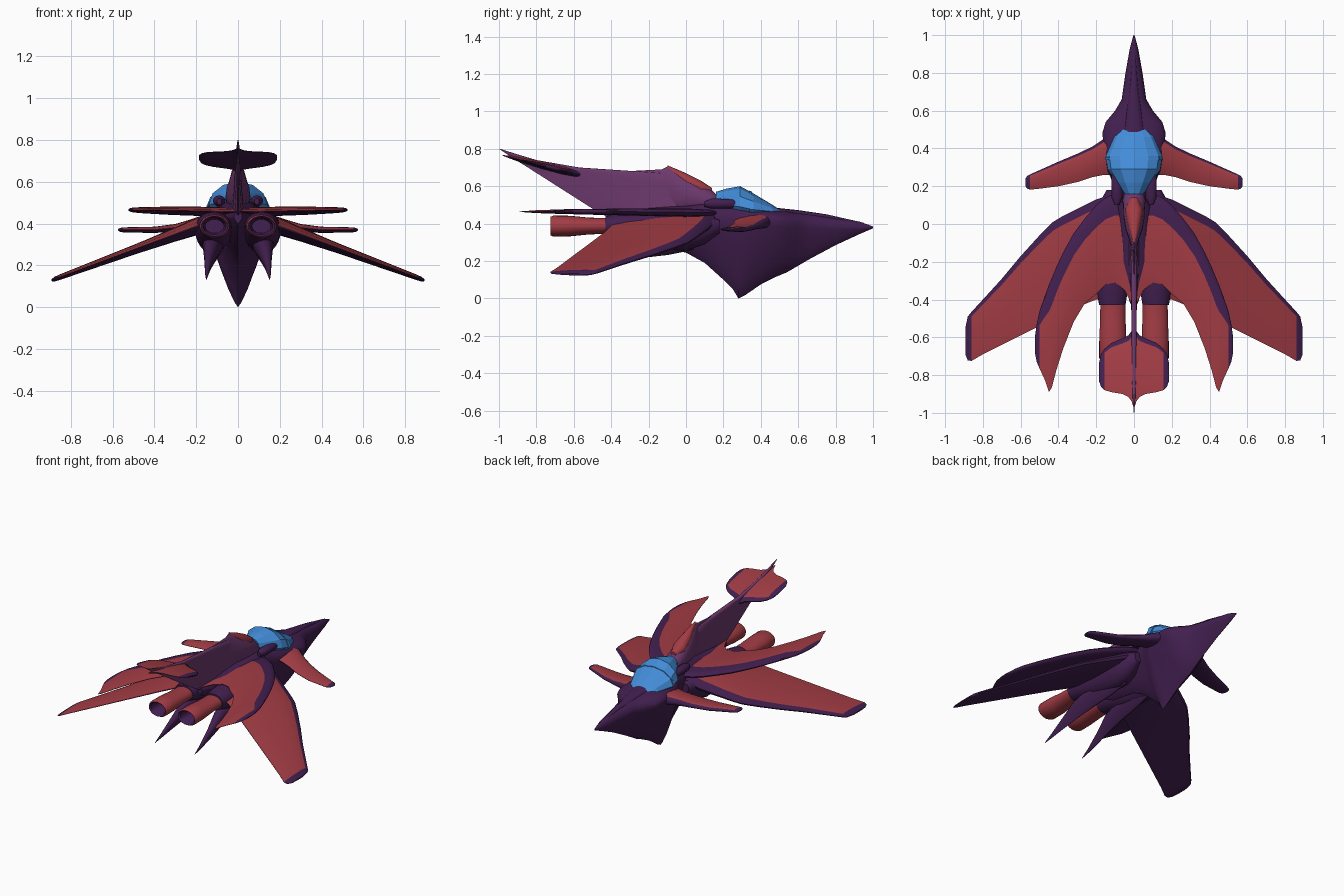
import bpy, bmesh
from math import sin, cos, pi, radians, copysign


def material(name, rgb):
    m = bpy.data.materials.new(name)
    m.diffuse_color = (*rgb, 1)
    return m


PURPLE = material("dark_purple", (.055, .014, .08))
RED = material("dull_red", (.36, .045, .058))
MAUVE = material("mauve", (.15, .04, .15))
BLUE = material("canopy_blue", (.055, .26, .68))


def finish(name, bm, mats, mirror, angle):
    bmesh.ops.recalc_face_normals(bm, faces=bm.faces)
    me = bpy.data.meshes.new(name)
    bm.to_mesh(me)
    bm.free()
    for m in mats:
        me.materials.append(m)
    ob = bpy.data.objects.new(name, me)
    bpy.context.collection.objects.link(ob)
    bpy.ops.object.select_all(action='DESELECT')
    ob.select_set(True)
    bpy.context.view_layer.objects.active = ob
    if angle:
        bpy.ops.object.shade_smooth_by_angle(angle=radians(angle))
    if mirror:
        ob.modifiers.new("mirror", 'MIRROR').use_mirror_merge = False
    return ob


def skin(bm, rings, pick):
    """Bridge closed rings of points, cap both ends; pick(i, j) gives the material."""
    rings = [[bm.verts.new(p) for p in r] for r in rings]
    n = len(rings[0])
    for i in range(len(rings) - 1):
        for j in range(n):
            k = (j + 1) % n
            f = bm.faces.new((rings[i][j], rings[i][k], rings[i + 1][k], rings[i + 1][j]))
            f.material_index = pick(i, j)
    bm.faces.new(rings[0]).material_index = pick(0, 0)
    bm.faces.new(rings[-1]).material_index = pick(len(rings) - 2, 0)


def loft(name, secs, mats, x=0, up=1, low=1, n=24, mirror=False, angle=40, inner=99):
    """Body along y. Sections: y, half width, top z, middle z, bottom z[, x]."""
    rings = []
    for y, w, top, mid, bot, *cx in secs:
        c = cx[0] if cx else x
        ring = []
        for j in range(n):
            a = 2 * pi * j / n
            s, k = sin(a), cos(a)
            p = up if s >= 0 else low
            h = top - mid if s >= 0 else mid - bot
            ring.append((c + w * copysign(abs(k) ** p, k), y,
                         mid + h * copysign(abs(s) ** p, s)))
        rings.append(ring)
    bm = bmesh.new()
    skin(bm, rings, lambda i, j: int(i >= inner))
    return finish(name, bm, mats, mirror, angle)


CHORD = [(0, 0), (.02, .45), (.09, .8), (.25, 1), (.55, .9), (.85, .5), (1, .08)]


def wing(name, stations, place, mats, mirror=True, tip=2, edge=2):
    """Airfoil plate. Stations: span, leading y, trailing y, half thickness.
    Material 0 on top, 1 on leading edge, tip and underside."""
    rings = []
    for s, lead, trail, t in stations:
        pts = [(f, h) for f, h in CHORD] + [(f, -h) for f, h in CHORD[-1:0:-1]]
        rings.append([place(s, lead + (trail - lead) * f, t * h) for f, h in pts])
    last = len(stations) - 1
    bm = bmesh.new()
    skin(bm, rings, lambda i, j: int(j < edge or j > 5 or i >= last - tip))
    return finish(name, bm, mats, mirror, 40)


# Fuselage with pointed nose and deep keel
loft("fuselage", [
    (1, .003, .385, .38, .375), (.93, .022, .41, .375, .345), (.8, .045, .43, .38, .285),
    (.66, .065, .455, .39, .21), (.6, .10, .46, .4, .175), (.54, .15, .468, .41, .14),
    (.48, .168, .475, .42, .115), (.4, .158, .49, .42, .075), (.32, .15, .51, .42, .02),
    (.28, .14, .52, .42, 0), (.25, .125, .52, .42, .05), (.2, .11, .52, .42, .1),
    (.1, .105, .52, .42, .19), (0, .1, .5, .42, .245), (-.2, .09, .485, .42, .28),
    (-.42, .02, .46, .43, .4)], [PURPLE], low=1.6)

# Raised ridge along the top of the nose
loft("nose_ridge", [(.95, .004, .405, .4, .39), (.75, .02, .45, .43, .41),
                    (.6, .04, .472, .45, .43), (.48, .06, .485, .46, .44)], [PURPLE], n=12)

# Faceted cockpit glass, frame and side rails
loft("canopy", [(.5, .07, .475, .46, .45), (.46, .105, .502, .465, .44),
                (.36, .15, .562, .475, .44), (.29, .14, .6, .49, .45),
                (.22, .095, .588, .5, .47), (.16, .05, .57, .52, .48)],
     [BLUE], n=12, angle=0)
loft("canopy_frame", [(.352, .153, .571, .475, .44), (.34, .153, .577, .477, .44)],
     [BLUE], n=12, angle=0)
loft("cockpit_rail", [(.29, .012, .515, .505, .49), (.26, .03, .53, .51, .48),
                      (.14, .03, .535, .51, .48), (.1, .012, .52, .51, .49)],
     [PURPLE], x=.09, n=12, mirror=True)

# Main wings drooping to the tips
wing("main_wing", [
    (.08, .17, -.38, .05), (.2, .13, -.4, .042), (.3, .08, -.44, .034), (.38, .04, -.48, .03),
    (.43, .01, -.505, .027), (.5, -.06, -.54, .024), (.6, -.17, -.59, .021),
    (.7, -.29, -.64, .018), (.8, -.4, -.69, .015), (.86, -.465, -.725, .013),
    (.88, -.49, -.722, .011), (.893, -.55, -.69, .004)],
    lambda s, y, t: (s, y, .385 - .37 * (s - .2) + t), [RED, PURPLE])

# Upper wings, level and swept to spikes at the rear
wing("upper_wing", [
    (0, .18, -.45, .022), (.05, .175, -.35, .022), (.1, .165, -.31, .022), (.15, .14, -.32, .022),
    (.2, .1, -.37, .022), (.26, .03, -.42, .021), (.32, -.05, -.52, .02),
    (.375, -.15, -.66, .018), (.41, -.225, -.77, .017), (.435, -.285, -.865, .015),
    (.45, -.32, -.89, .015), (.47, -.375, -.83, .014), (.5, -.46, -.765, .012),
    (.515, -.53, -.73, .009), (.525, -.6, -.68, .003)],
    lambda s, y, t: (s, y, .455 + .02 * s + t), [RED, PURPLE], edge=3)

# Canards beside the cockpit
wing("canard", [
    (.1, .46, .26, .04), (.16, .45, .26, .035), (.22, .41, .248, .026), (.3, .372, .222, .018),
    (.4, .33, .2, .015), (.5, .285, .187, .013), (.55, .263, .182, .012),
    (.565, .255, .187, .009), (.575, .24, .2, .003)],
    lambda s, y, t: (s, y, .42 - .05 * min(1, (s - .1) / .25) + t), [RED, PURPLE])

# Swept vertical tail fin
wing("tail_fin", [
    (.44, .12, -.43, .035), (.48, .12, -.5, .028), (.55, .1, -.61, .022), (.62, .03, -.72, .018),
    (.665, -.06, -.79, .016), (.68, -.27, -.815, .014), (.7, -.57, -.845, .012),
    (.74, -.8, -.91, .01), (.77, -.9, -.955, .007), (.8, -.995, -1, .002)],
    lambda s, y, t: (t, y, s), [MAUVE, MAUVE], mirror=False)

# Dorsal fairing in front of the fin
loft("dorsal_fairing", [
    (.17, .05, .55, .5, .46), (.13, .06, .585, .52, .46), (.05, .058, .63, .54, .46),
    (-.03, .045, .67, .56, .46), (-.1, .02, .705, .6, .46), (-.13, .012, .69, .6, .46),
    (-.28, .006, .682, .6, .46)], [MAUVE], n=16)
loft("dorsal_panel", [(.14, .02, .59, .57, .55), (.08, .047, .63, .59, .55),
                      (0, .035, .67, .63, .6), (-.1, .004, .712, .7, .68)], [RED], n=12)

# Tailplane on top of the fin
wing("tailplane", [
    (0, -.55, -.98, .022), (.012, -.565, -.94, .021), (.03, -.59, -.915, .02),
    (.06, -.605, -.9, .018), (.12, -.63, -.89, .015), (.155, -.66, -.88, .013),
    (.175, -.69, -.86, .01), (.186, -.74, -.83, .003)],
    lambda s, y, t: (s, y, .67 + .25 * (-.6 - y) + t), [RED, PURPLE])

# Engine nacelles and hollow nozzles
loft("nacelle", [
    (.18, .03, .42, .39, .35), (.1, .075, .445, .38, .29), (0, .09, .455, .37, .255),
    (-.2, .09, .46, .38, .27), (-.35, .082, .455, .39, .31), (-.43, .07, .44, .39, .33)],
    [PURPLE], x=.115, mirror=True)
loft("engine_nozzle", [
    (-.3, .068, .44, .39, .34), (-.42, .066, .43, .388, .346), (-.52, .068, .432, .388, .342),
    (-.62, .072, .442, .387, .332), (-.71, .072, .443, .387, .331), (-.725, .064, .436, .387, .338),
    (-.715, .054, .427, .387, .347), (-.56, .045, .42, .387, .354)],
    [RED, PURPLE], x=.112, mirror=True, inner=5)

# Spiked fins hanging below the nacelles
loft("ventral_spike", [
    (.04, .02, .32, .29, .26, .1), (-.1, .045, .36, .31, .232, .11), (-.25, .05, .36, .3, .215, .12),
    (-.4, .036, .32, .27, .19, .13), (-.52, .018, .24, .21, .163, .142),
    (-.62, .009, .172, .16, .142, .149), (-.69, .001, .134, .132, .13, .152)],
    [PURPLE], n=16, low=1.4, mirror=True)
